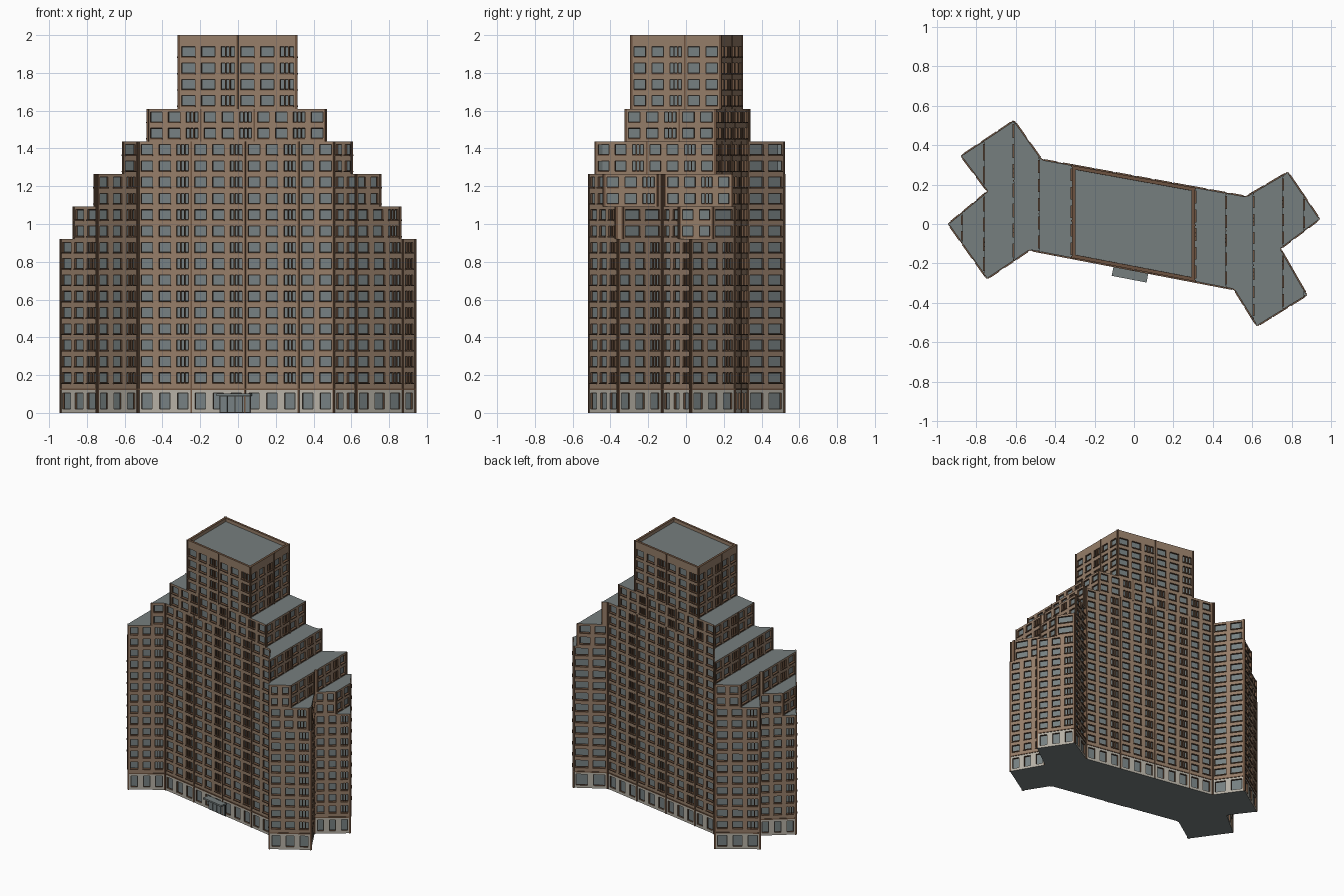
import bpy
import bmesh
from mathutils import Vector

cube = bpy.data.objects.get("Cube")
if cube:
    bpy.data.objects.remove(cube, do_unlink=True)


def material(name, rgb):
    m = bpy.data.materials.new(name)
    m.use_nodes = True
    m.diffuse_color = (*rgb, 1)
    m.node_tree.nodes["Principled BSDF"].inputs["Base Color"].default_value = (*rgb, 1)
    return m


MATS = [
    material("brown brick", (0.30, 0.205, 0.14)),
    material("dark brown trim", (0.15, 0.085, 0.05)),
    material("grey glass", (0.18, 0.215, 0.22)),
    material("pale stone", (0.46, 0.43, 0.37)),
    material("dark frame", (0.035, 0.033, 0.03)),
    material("grey roof", (0.18, 0.21, 0.21)),
]
BRICK, TRIM, GLASS, STONE, FRAME, ROOF = range(len(MATS))

# Ground plan, counter-clockwise: a slanted slab with a forked pair of wings at each end
PLAN = [(-0.53, -0.13), (0.51, -0.33), (0.625, -0.515), (0.875, -0.36),
        (0.74, -0.125), (0.94, 0.025), (0.78, 0.26), (0.57, 0.137),
        (-0.47, 0.325), (-0.61, 0.522), (-0.875, 0.345), (-0.74, 0.165),
        (-0.94, 0.0), (-0.745, -0.275)]
# Tiers: left limit, right limit, first floor, end floor
TIERS = [("base", -2, 2, 0, 9), ("first_setback", -0.87, 0.86, 9, 11),
         ("second_setback", -0.76, 0.755, 11, 13), ("third_setback", -0.61, 0.605, 13, 15),
         ("fourth_setback", -0.48, 0.465, 15, 17), ("tower", -0.315, 0.31, 17, 21)]
STONE_TOP, FIRST, FLOOR, PITCH, TOP = 0.125, 0.143, 0.0863, 0.098, 2.0


def level(k):
    return FIRST + FLOOR * k


def clip(poly, limit, side):
    """Keep the part of the plan on the inner side of a plane across x."""
    out = []
    for i, b in enumerate(poly):
        a = poly[i - 1]
        in_a, in_b = side * (limit - a[0]) >= 0, side * (limit - b[0]) >= 0
        if in_a != in_b:
            f = (limit - a[0]) / (b[0] - a[0])
            out.append((limit, a[1] + f * (b[1] - a[1])))
        if in_b:
            out.append(b)
    return out


def edges(poly):
    """Start, direction, outward normal and length of each wall."""
    for i, p in enumerate(poly):
        a, b = Vector((*p, 0)), Vector((*poly[(i + 1) % len(poly)], 0))
        t = (b - a).normalized()
        yield a, t, Vector((t.y, -t.x, 0)), (b - a).length


def wall_quad(bm, a, t, u0, u1, z0, z1, mat):
    corners = ((u0, z0), (u1, z0), (u1, z1), (u0, z1))
    f = bm.faces.new([bm.verts.new(a + t * u + Vector((0, 0, z))) for u, z in corners])
    f.material_index = mat
    return f


def box(bm, a, t, n, u0, u1, z0, z1, d0, d1, mat):
    """Box lying on a wall, from depth d0 to d1 along the wall normal."""
    v = [bm.verts.new(a + t * u + n * d + Vector((0, 0, z)))
         for d in (d0, d1) for u, z in ((u0, z0), (u1, z0), (u1, z1), (u0, z1))]
    loops = [(4, 5, 6, 7), (3, 2, 1, 0)]
    loops += [(i, (i + 1) % 4, (i + 1) % 4 + 4, i + 4) for i in range(4)]
    for loop in loops:
        bm.faces.new([v[i] for i in loop]).material_index = mat


def finish(bm, name):
    mesh = bpy.data.meshes.new(name)
    bm.normal_update()
    bm.to_mesh(mesh)
    bm.free()
    for m in MATS:
        mesh.materials.append(m)
    ob = bpy.data.objects.new(name, mesh)
    bpy.context.collection.objects.link(ob)
    return ob


def inset(bm, faces, width, depth, mat):
    bm.normal_update()
    ring = bmesh.ops.inset_individual(bm, faces=faces, thickness=width, depth=depth,
                                      use_even_offset=True)["faces"]
    if mat is not None:
        for f in ring:
            f.material_index = mat


def cut_windows(bm, cells, margin):
    """Sink a framed pane into every wall cell."""
    inset(bm, cells, margin, 0, None)
    inset(bm, cells, 0.0004, -0.012, TRIM)
    inset(bm, cells, 0.003, 0, FRAME)
    for f in cells:
        f.material_index = GLASS


def build_tier(name, lo, hi, k0, k1):
    poly = clip(clip(PLAN, hi, 1), lo, -1)
    walls, trim = bmesh.new(), bmesh.new()
    cells, shop_cells = [], []
    bottom = 0 if k0 == 0 else level(k0)
    top = TOP if name == "tower" else level(k1)
    for a, t, n, length in edges(poly):
        count = round(length / PITCH) if length > 0.06 else 0
        w = length / max(count, 1)
        # Stone ground floor and the brick course above it
        if k0 == 0:
            for c in range(max(count, 1)):
                f = wall_quad(walls, a, t, c * w, c * w + w, 0, STONE_TOP, STONE)
                if count:
                    shop_cells.append(f)
            wall_quad(walls, a, t, 0, length, STONE_TOP, FIRST, BRICK)
            box(trim, a, t, n, 0, length, STONE_TOP - 0.004, STONE_TOP + 0.004, 0, 0.004, TRIM)
        # Brick floors with windows and sills
        for k in range(k0, k1):
            z = level(k)
            for c in range(max(count, 1)):
                f = wall_quad(walls, a, t, c * w, c * w + w, z, z + FLOOR, BRICK)
                if not count:
                    continue
                cells.append(f)
                mid = (c + 0.5) * w
                half = w / 2 - 0.015
                box(trim, a, t, n, mid - half, mid + half, z + 0.010, z + 0.0165, 0, 0.007, TRIM)
                if c % 3 == 2:
                    for s in (-0.3, 0.3):
                        u = mid + s * half
                        box(trim, a, t, n, u - 0.003, u + 0.003, z + 0.016, z + FLOOR - 0.016,
                            -0.012, 0.001, TRIM)
        # Parapet wall
        if top > level(k1):
            wall_quad(walls, a, t, 0, length, level(k1), top, BRICK)
        # Slim pilasters at the corners and between groups of bays
        marks = {0.004, length - 0.004} | {c * w for c in range(3, count - 1, 3)}
        for u in marks:
            box(trim, a, t, n, u - 0.004, u + 0.004, bottom, top, 0, 0.005, TRIM)
    cut_windows(walls, shop_cells, 0.02)
    cut_windows(walls, cells, 0.0165)
    finish(walls, name + "_walls")
    finish(trim, name + "_trim")

    # Roof deck, with a raised rim on the tower
    deck = bmesh.new()
    face = deck.faces.new([deck.verts.new((x, y, top)) for x, y in poly])
    face.material_index = ROOF
    if name == "tower":
        inset(deck, [face], 0.018, 0, TRIM)
        inset(deck, [face], 0.0004, -0.025, BRICK)
    if k0 == 0:
        under = deck.faces.new([deck.verts.new((x, y, 0)) for x, y in reversed(poly)])
        under.material_index = ROOF
    finish(deck, name + "_roof")


for tier in TIERS:
    build_tier(*tier)

# Entrance canopy with doors on the front wall
a, t, n, length = next(edges(PLAN))
bm = bmesh.new()
mid = length / 2 - 0.005
box(bm, a, t, n, mid - 0.09, mid + 0.09, 0.09, 0.102, 0, 0.052, ROOF)
finish(bm, "entrance_canopy")
bm = bmesh.new()
box(bm, a, t, n, mid - 0.085, mid + 0.085, 0.0, 0.09, 0, 0.003, FRAME)
for i in range(4):
    u = mid - 0.08 + i * 0.04
    box(bm, a, t, n, u + 0.002, u + 0.038, 0.006, 0.086, 0.003, 0.005, GLASS)
finish(bm, "entrance_doors")
